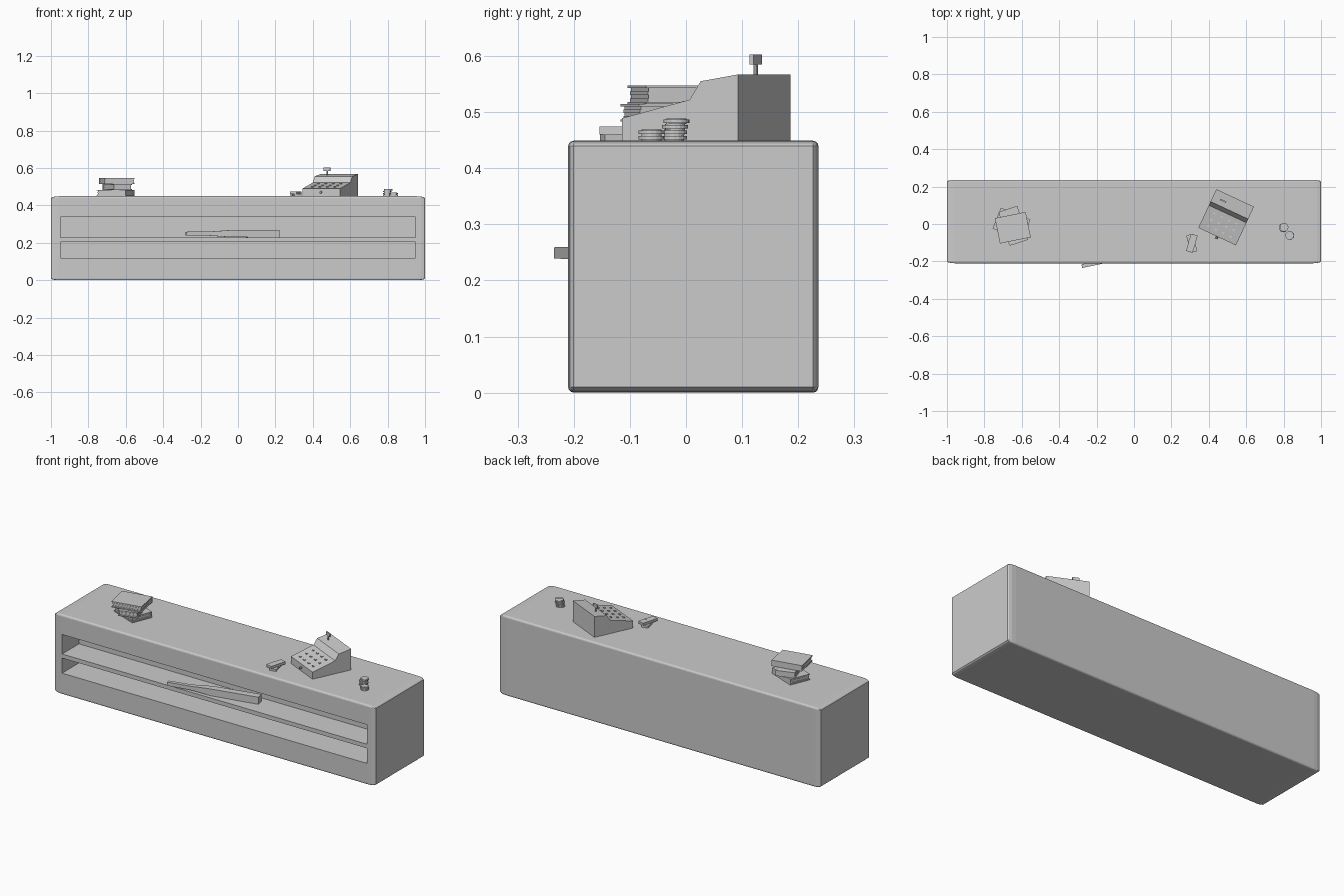
import bpy, bmesh, random
from math import radians
from mathutils import Matrix, Vector

if "Cube" in bpy.data.objects:
    bpy.data.objects.remove(bpy.data.objects["Cube"])

random.seed(4)


def finish(name, bm, matrix=Matrix.Identity(4)):
    bmesh.ops.recalc_face_normals(bm, faces=bm.faces)
    mesh = bpy.data.meshes.new(name)
    bm.to_mesh(mesh)
    bm.free()
    mesh.transform(matrix)
    ob = bpy.data.objects.new(name, mesh)
    bpy.context.collection.objects.link(ob)
    return ob


def place(x, y, z, deg=0):
    return Matrix.Translation((x, y, z)) @ Matrix.Rotation(radians(deg), 4, 'Z')


def add_box(bm, center, size):
    m = Matrix.Translation(center) @ Matrix.Diagonal((*size, 1))
    return bmesh.ops.create_cube(bm, size=1, matrix=m)["verts"]


def box(name, center, size, matrix=Matrix.Identity(4)):
    bm = bmesh.new()
    add_box(bm, center, size)
    return finish(name, bm, matrix)


def cylinder(name, r, h, sides, matrix):
    bm = bmesh.new()
    bmesh.ops.create_cone(bm, cap_ends=True, segments=sides, radius1=r, radius2=r, depth=h)
    return finish(name, bm, matrix)


# Counter body: bevelled unit cube stretched to size
bm = bmesh.new()
bmesh.ops.create_cube(bm, size=1)
bmesh.ops.bevel(bm, geom=bm.edges[:], offset=0.022, segments=3, profile=0.5, affect='EDGES')
body = finish("counter_body", bm, Matrix.Translation((0, 0.013, 0.226)) @ Matrix.Diagonal((2, 0.446, 0.449, 1)))
body.data.transform(Matrix.Translation((0, 0, -0.0015)))

# Two shelf recesses in the front
for name, z0, z1 in (("upper", 0.228, 0.338), ("lower", 0.12, 0.205)):
    cutter = box(name + "_shelf_cutter", (0, -0.16, (z0 + z1) / 2), (1.9, 0.2, z1 - z0))
    cutter.hide_render = True
    cutter.hide_set(True)
    cutter.display_type = 'WIRE'
    mod = body.modifiers.new(name + "_shelf", 'BOOLEAN')
    mod.operation = 'DIFFERENCE'
    mod.solver = 'EXACT'
    mod.object = cutter

# Square-section bat lying on the upper shelf
bm = bmesh.new()
rings = []
for x, h in ((0, 0.010), (0.13, 0.011), (0.245, 0.019), (0.508, 0.020)):
    rings.append([bm.verts.new((x, y * h, z * h)) for y, z in ((-1, -1), (1, -1), (1, 1), (-1, 1))])
for a, b in zip(rings, rings[1:]):
    for i in range(4):
        bm.faces.new((a[i], a[(i + 1) % 4], b[(i + 1) % 4], b[i]))
bm.faces.new(rings[0])
bm.faces.new(rings[-1])
finish("bat", bm, place(-0.279, -0.2255, 0.249, 12.5))


# Books: covers, spine and inset pages
def book(name, w, d, h, matrix):
    t = 0.004
    bm = bmesh.new()
    for z in (t / 2, h - t / 2):
        add_box(bm, (0, 0, z), (w, d, t))
    add_box(bm, (0, d / 2 - t / 2, h / 2), (w, t, h - 2 * t))
    n = 4
    step = (h - 2 * t) / n
    for i in range(n):
        inset = 0.004 + 0.0015 * (i % 2)
        add_box(bm, (0, 0, t + step * (i + 0.5)), (w - 2 * inset, d - 2 * inset, step))
    finish(name, bm, matrix)


book("bottom_book", 0.17, 0.12, 0.033, place(-0.655, 0, 0.45, -22))
book("middle_book", 0.105, 0.19, 0.031, place(-0.645, -0.01, 0.483, 18))
book("top_book", 0.168, 0.138, 0.033, place(-0.648, -0.02, 0.514, 11.5))

# Cash register: side profile extruded across its width
reg = place(0.493, 0.037, 0.449, -25)
W = 0.222
profile = [(-0.115, 0), (-0.115, 0.04), (0.018, 0.073), (0.040, 0.106), (0.113, 0.118), (0.113, 0)]
bm = bmesh.new()
face = bm.faces.new([bm.verts.new((-W / 2, y, z)) for y, z in profile])
ext = bmesh.ops.extrude_face_region(bm, geom=[face])
bmesh.ops.translate(bm, vec=(W, 0, 0), verts=[v for v in ext["geom"] if isinstance(v, bmesh.types.BMVert)])
finish("register_body", bm, reg)

# Keys on the sloped panel
bm = bmesh.new()
for row in range(3):
    y = -0.085 + 0.038 * row
    for col in range(4):
        add_box(bm, (-0.066 + 0.044 * col, y, 0.04 + (y + 0.115) * 0.248), (0.012, 0.01, 0.008))
finish("register_keys", bm, reg)

# Drawer knob and the small display on a post
cylinder("drawer_knob", 0.006, 0.014, 8,
         reg @ Matrix.Translation((0, -0.121, 0.021)) @ Matrix.Rotation(radians(90), 4, 'X'))
disp = reg @ Matrix.Translation((-0.052, 0.072, 0.118))
cylinder("display_post", 0.004, 0.024, 8, disp @ Matrix.Translation((0, 0, 0.008)))
box("display_plate", (0, 0, 0.027), (0.036, 0.008, 0.018), disp)

# Two crossed bundles of bank notes with paper bands
for name, deg, z, h in (("lower", 14, 0.449, 0.011), ("upper", -16, 0.460, 0.014)):
    m = place(0.309, -0.103, z, deg)
    box(name + "_note_bundle", (0, 0, h / 2), (0.037, 0.095, h), m)
    box(name + "_bundle_band", (0, 0, h / 2), (0.039, 0.018, h + 0.001), m)

# Two stacks of coins, slightly out of line
for name, x, y, count in (("tall", 0.80, -0.019, 4), ("short", 0.832, -0.060, 2)):
    for i in range(count):
        dx, dy = random.uniform(-0.003, 0.003), random.uniform(-0.003, 0.003)
        z = 0.4545 + 0.0096 * i
        coin = name + "_stack_coin_" + str(i + 1)
        cylinder(coin, 0.023, 0.006, 16, place(x + dx, y + dy, z))
        cylinder(coin + "_face", 0.018, 0.0096, 16, place(x + dx, y + dy, z))
